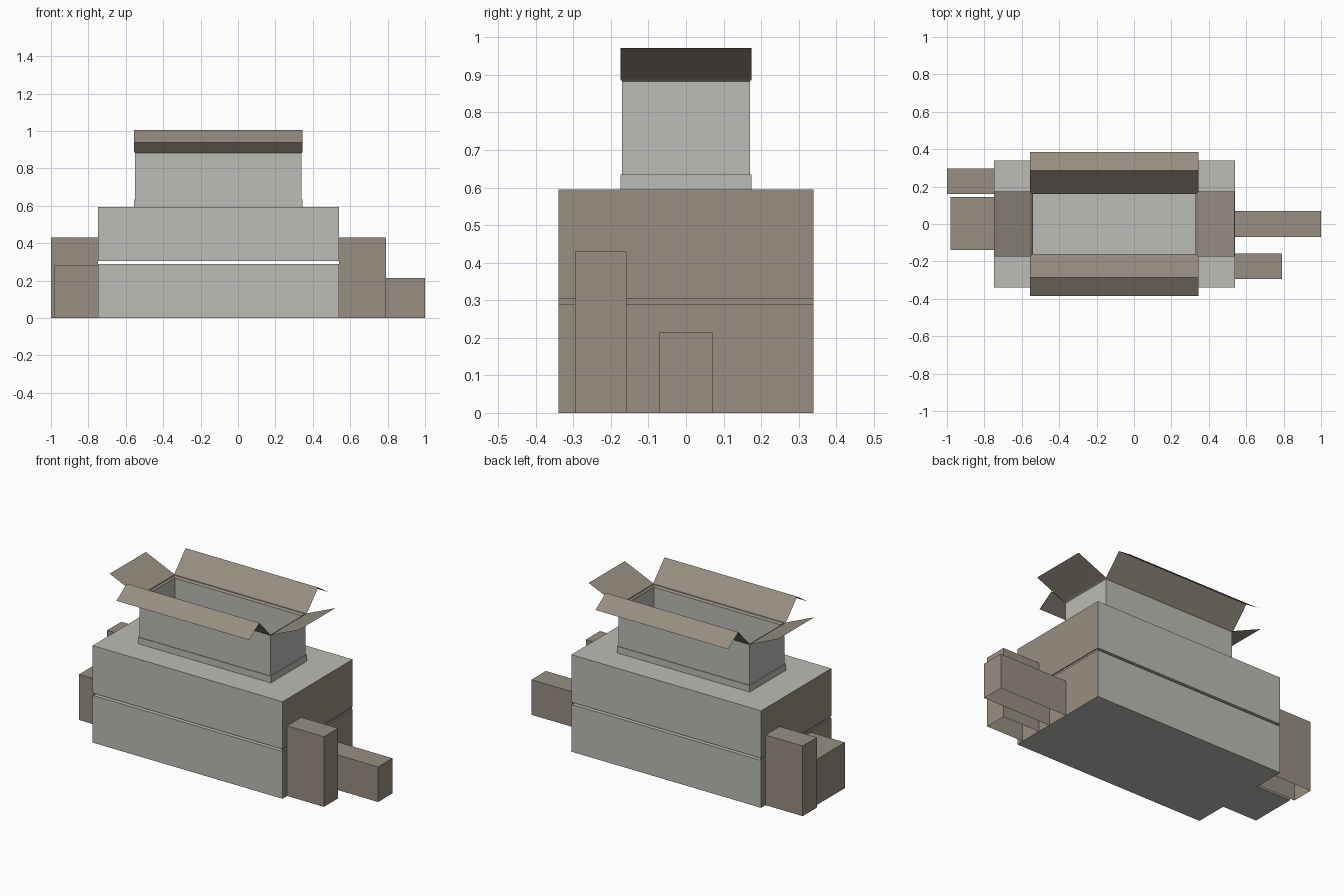
import bpy, bmesh
from mathutils import Vector

if "Cube" in bpy.data.objects:
    bpy.data.objects.remove(bpy.data.objects["Cube"])


def material(name, rgb):
    m = bpy.data.materials.new(name)
    m.diffuse_color = (*rgb, 1)
    m.use_nodes = True
    m.node_tree.nodes["Principled BSDF"].inputs["Base Color"].default_value = m.diffuse_color
    return m


GREY = material("light_grey", (0.50, 0.50, 0.465))
BROWN = material("cardboard_brown", (0.315, 0.272, 0.220))


def finish(name, bm, rule):
    """Make an object; rule(face) gives 0 for grey and 1 for brown."""
    bm.normal_update()
    for f in bm.faces:
        f.material_index = rule(f)
    me = bpy.data.meshes.new(name)
    bm.to_mesh(me)
    bm.free()
    me.materials.append(GREY)
    me.materials.append(BROWN)
    ob = bpy.data.objects.new(name, me)
    bpy.context.collection.objects.link(ob)
    return ob


def box(name, x, y, z, rule, open_dirs=()):
    """Axis-aligned box from ranges, leaving out faces that point along open_dirs."""
    bm = bmesh.new()
    bmesh.ops.create_cube(bm, size=1)
    for v in bm.verts:
        v.co = Vector([(r[0] + r[1]) / 2 + c * (r[1] - r[0])
                       for r, c in zip((x, y, z), v.co)])
    bm.normal_update()
    gone = [f for f in bm.faces if any(f.normal.dot(Vector(d)) > 0.9 for d in open_dirs)]
    bmesh.ops.delete(bm, geom=gone, context='FACES')
    return finish(name, bm, rule)


def sheet(name, rows):
    """Thin folded brown sheet through successive two-point rows."""
    bm = bmesh.new()
    vs = [[bm.verts.new(p) for p in row] for row in rows]
    for a, b in zip(vs, vs[1:]):
        bm.faces.new((a[0], a[1], b[1], b[0]))
    return finish(name, bm, lambda f: 1)


def grey(f):
    return 0


def brown(f):
    return 1


def brown_ends(f):
    return int(abs(f.normal.x) > 0.5)


def grey_base(f):
    return int(f.normal.z > -0.5)


UP, DOWN = (0, 0, 1), (0, 0, -1)
LEFT, RIGHT = (-1, 0, 0), (1, 0, 0)

# Main body: two stacked blocks with a narrow gap between them
BX, BY = (-0.748, 0.54), (-0.34, 0.34)
box("lower_body", BX, BY, (0, 0.29), brown_ends)
box("upper_body", BX, BY, (0.304, 0.595), brown_ends)
for side, x in (("left", BX[0] + 0.005), ("right", BX[1] - 0.005)):
    sheet(side + "_gap_panel", [[(x, BY[0], z), (x, BY[1], z)] for z in (0.29, 0.304)])

# Side blocks standing against the two ends
box("tall_right_block", (0.54, 0.79), (-0.295, -0.158), (0, 0.43), brown, (DOWN, LEFT))
box("low_right_block", (0.54, 1.0), (-0.07, 0.07), (0, 0.215), brown, (DOWN, LEFT))
box("tall_left_block", (-1.0, -0.748), (0.16, 0.297), (0, 0.43), brown, (DOWN, RIGHT))
box("low_left_block", (-0.98, -0.748), (-0.14, 0.145), (0, 0.28), grey_base, (RIGHT,))

# Open box on top: base skirt, walls, inner lining and rim
TX, TY, TOP = (-0.555, 0.345), (-0.175, 0.175), 0.888


def inset(r, d):
    return (r[0] + d, r[1] - d)


box("top_box_skirt", TX, TY, (0.595, 0.635), grey, (DOWN,))
box("top_box_walls", inset(TX, 0.005), inset(TY, 0.005), (0.635, TOP), grey, (UP, DOWN))
box("top_box_lining", inset(TX, 0.015), inset(TY, 0.015), (0.637, TOP - 0.015), grey, (UP,))

bm = bmesh.new()
rings = []
for d, z in ((0, TOP), (0.015, TOP - 0.015)):
    (x0, x1), (y0, y1) = inset(TX, d), inset(TY, d)
    rings.append([bm.verts.new((x, y, z))
                  for x, y in ((x0, y0), (x1, y0), (x1, y1), (x0, y1))])
for i in range(4):
    j = (i + 1) % 4
    bm.faces.new((rings[0][i], rings[0][j], rings[1][j], rings[1][i]))
finish("top_box_rim", bm, brown)

# Long flaps rise from the rim, then fold down
for side, s in (("front", -1), ("back", 1)):
    path = ((0.175, TOP), (0.285, 1.005), (0.385, 0.938))
    sheet(side + "_flap", [[(TX[0], s * y, z), (TX[1], s * y, z)] for y, z in path])

# Short end flaps slope up and outward
for side, x, reach in (("left", TX[0], -0.193), ("right", TX[1], 0.193)):
    sheet(side + "_flap", [[(x, TY[0], TOP), (x, TY[1], TOP)],
                           [(x + reach, TY[0], 0.972), (x + reach, TY[1], 0.972)]])
